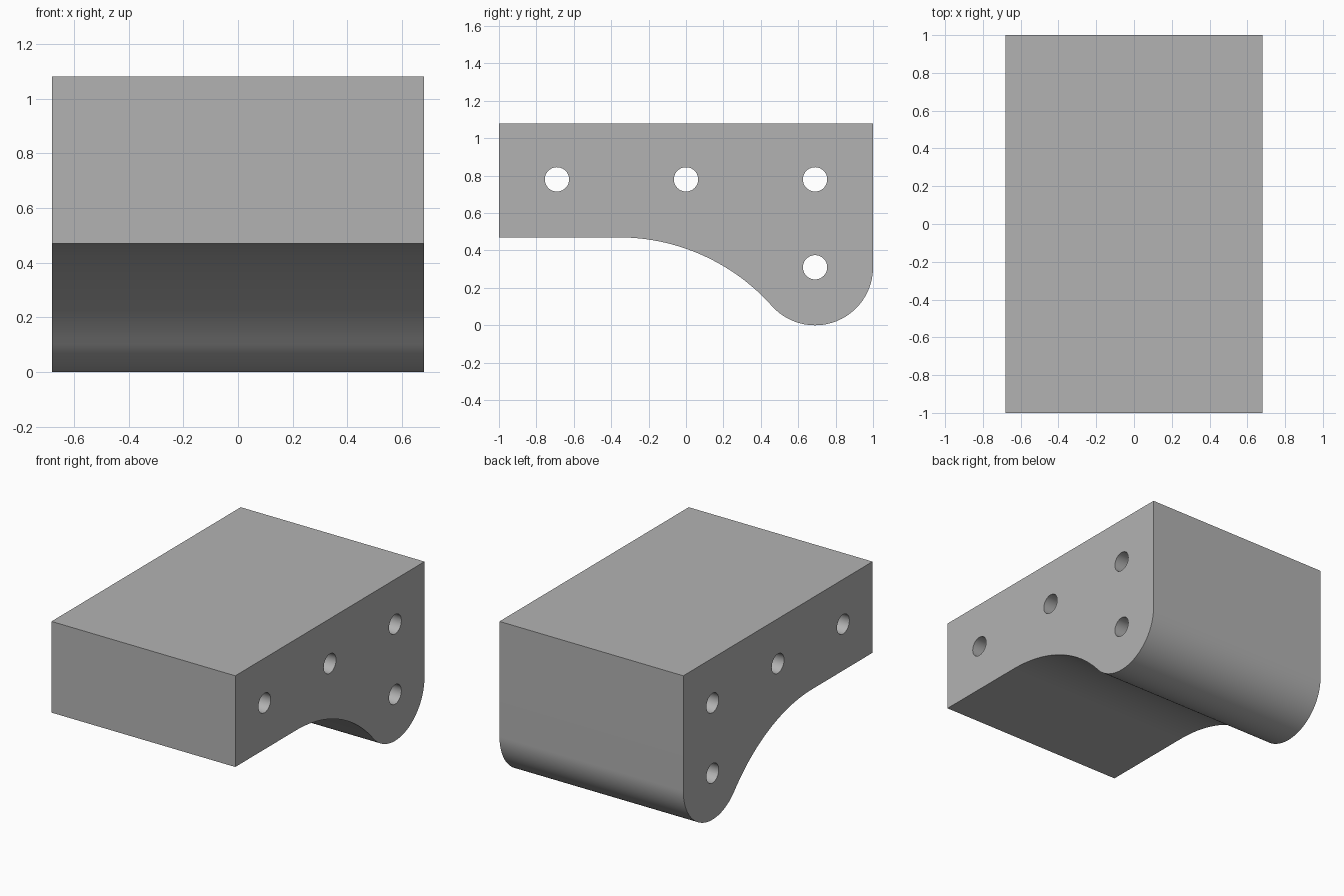
import bpy, bmesh
from math import sin, cos, pi, atan2
from mathutils import Vector

cube = bpy.data.objects.get("Cube")
if cube:
    bpy.data.objects.remove(cube, do_unlink=True)

HALF_WIDTH = 0.68
TOP, SHELF = 1.08, 0.47
LOBE = Vector((0.69, 0.31))      # centre of the rounded foot (y, z)
LOBE_R = 0.31
HOLE_R = 0.065
SWEEP_R = 1.098                  # concave sweep, tangent to shelf and foot
SWEEP = Vector((-0.36, SHELF - SWEEP_R))

grey = bpy.data.materials.new("plain_grey")
grey.use_nodes = True
grey.diffuse_color = (0.45, 0.45, 0.45, 1)
grey.node_tree.nodes["Principled BSDF"].inputs["Base Color"].default_value = grey.diffuse_color


def arc(centre, radius, start, end, steps):
    angles = [start + (end - start) * i / steps for i in range(steps + 1)]
    return [centre + radius * Vector((cos(a), sin(a))) for a in angles]


def prism(name, outline, half):
    """Extrude a (y, z) outline along x."""
    bm = bmesh.new()
    face = bm.faces.new([bm.verts.new((-half, y, z)) for y, z in outline])
    result = bmesh.ops.extrude_face_region(bm, geom=[face])
    moved = [v for v in result["geom"] if isinstance(v, bmesh.types.BMVert)]
    bmesh.ops.translate(bm, verts=moved, vec=(2 * half, 0, 0))
    bmesh.ops.recalc_face_normals(bm, faces=bm.faces)
    mesh = bpy.data.meshes.new(name)
    bm.to_mesh(mesh)
    bm.free()
    mesh.materials.append(grey)
    obj = bpy.data.objects.new(name, mesh)
    bpy.context.collection.objects.link(obj)
    return obj


# Bracket body: flat shelf, concave sweep, rounded foot, straight back
to_lobe = LOBE - SWEEP
joint = atan2(to_lobe.y, to_lobe.x)
outline = [Vector((-1, TOP)), Vector((-1, SHELF))]
outline += arc(SWEEP, SWEEP_R, pi / 2, joint, 32)
outline += arc(LOBE, LOBE_R, joint + pi, 2 * pi, 40)[1:]
outline.append(Vector((1, TOP)))
body = prism("bracket_block", outline, HALF_WIDTH)

# Through holes along x
bpy.context.view_layer.objects.active = body
for centre in [(-0.69, 0.78), (0, 0.78), (0.69, 0.78), LOBE]:
    cutter = prism("hole_cutter", arc(Vector(centre), HOLE_R, 0, 2 * pi, 40)[:-1], HALF_WIDTH + 0.1)
    cutter.hide_render = True
    cut = body.modifiers.new("hole", "BOOLEAN")
    cut.operation = "DIFFERENCE"
    cut.solver = "EXACT"
    cut.object = cutter
    bpy.ops.object.modifier_apply(modifier=cut.name)
    bpy.data.objects.remove(cutter, do_unlink=True)

# Smooth curved walls, sharp rims
bpy.ops.object.select_all(action="DESELECT")
body.select_set(True)
bpy.ops.object.shade_smooth_by_angle(angle=pi / 6)
